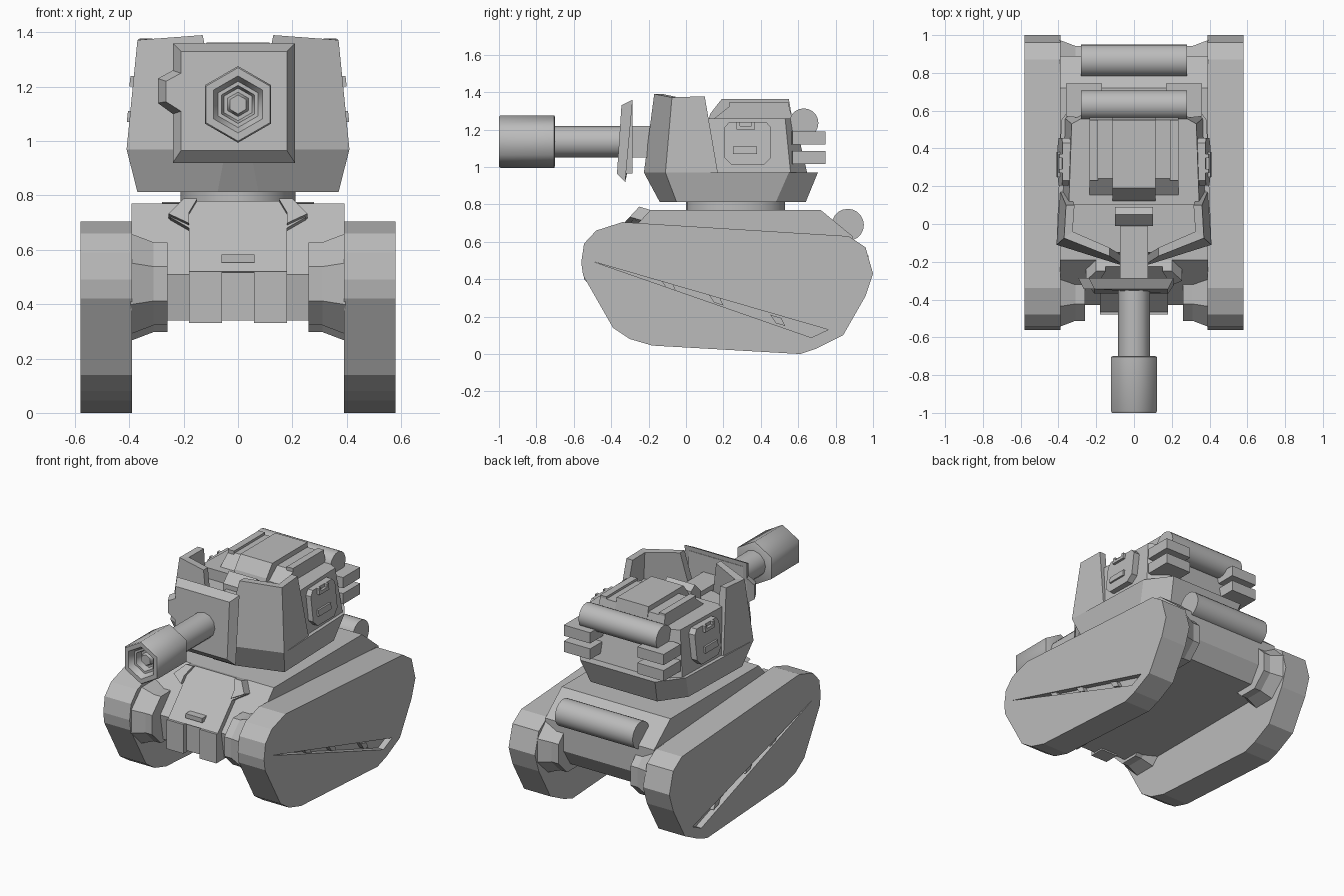
import bpy, bmesh, math
from mathutils import Matrix

cube = bpy.data.objects.get("Cube")
if cube:
    bpy.data.objects.remove(cube)

grey = bpy.data.materials.new("plain_grey")
grey.use_nodes = True
grey.diffuse_color = (0.5, 0.5, 0.5, 1)
shader = grey.node_tree.nodes["Principled BSDF"]
shader.inputs["Base Color"].default_value = grey.diffuse_color
shader.inputs["Roughness"].default_value = 0.7


def finish(name, bm, mirror=False, smooth=0):
    bmesh.ops.recalc_face_normals(bm, faces=bm.faces)
    me = bpy.data.meshes.new(name)
    bm.to_mesh(me)
    bm.free()
    me.materials.append(grey)
    ob = bpy.data.objects.new(name, me)
    bpy.context.collection.objects.link(ob)
    if smooth:
        bpy.ops.object.select_all(action='DESELECT')
        ob.select_set(True)
        bpy.context.view_layer.objects.active = ob
        bpy.ops.object.shade_smooth_by_angle(angle=math.radians(smooth))
    if mirror:
        ob.modifiers.new("mirror", 'MIRROR')
    return ob


def loft(name, rings, mirror=False, smooth=0):
    """Skin a list of equal-length closed rings and cap both ends."""
    bm = bmesh.new()
    loops = [[bm.verts.new(p) for p in ring] for ring in rings]
    n = len(loops[0])
    for a, b in zip(loops, loops[1:]):
        for i in range(n):
            j = (i + 1) % n
            bm.faces.new((a[i], a[j], b[j], b[i]))
    bm.faces.new(loops[0])
    bm.faces.new(loops[-1])
    return finish(name, bm, mirror, smooth)


def side_prism(name, pts, x0, x1, mirror=False):
    return loft(name, [[(x, y, z) for y, z in pts] for x in (x0, x1)], mirror)


def box(name, x, y, z, mirror=False):
    outline = [(y[0], z[0]), (y[1], z[0]), (y[1], z[1]), (y[0], z[1])]
    return side_prism(name, outline, x[0], x[1], mirror)


def plan(half, z):
    """Full symmetric plan outline from its +x half."""
    return [(x, y, z) for x, y in half] + [(-x, y, z) for x, y in reversed(half)]


def circle_x(x, cy, cz, r, n, turn=0.0):
    return [(x, cy + r * math.cos(turn + math.tau * i / n),
             cz + r * math.sin(turn + math.tau * i / n)) for i in range(n)]


def circle_y(y, cz, r, n):
    return [(r * math.sin(math.tau * i / n), y,
             cz + r * math.cos(math.tau * i / n)) for i in range(n)]


# Tracks, each with a long slit recessed in its outer face
track = side_prism("tracks", [
    (-0.56, 0.49), (-0.545, 0.59), (-0.48, 0.66), (-0.34, 0.705), (0.87, 0.63),
    (0.96, 0.57), (1.0, 0.43), (0.96, 0.31), (0.84, 0.10), (0.70, 0.03),
    (0.61, 0.0), (-0.18, 0.045), (-0.30, 0.08), (-0.39, 0.14), (-0.55, 0.42)],
    0.39, 0.58)
slit = side_prism("slit_cutter", [(-0.49, 0.492), (0.76, 0.13), (0.67, 0.088)], 0.54, 0.62)
slit.hide_render = True
slit.hide_set(True)
cut = track.modifiers.new("slit", 'BOOLEAN')
cut.object = slit
cut.solver = 'EXACT'
track.modifiers.new("mirror", 'MIRROR')
for i, (y, z) in enumerate([(-0.1, 0.36), (0.15, 0.29), (0.48, 0.18)]):
    side_prism(f"slit_strut_{i}", [(y - 0.03, z + 0.03), (y + 0.03, z + 0.012),
                                   (y + 0.05, z - 0.03), (y, z - 0.015)], 0.53, 0.57, True)

# Hubs joining the hull to the tracks
for name, y, z in (("front_hubs", -0.36, 0.475), ("rear_hubs", 0.79, 0.45)):
    loft(name, [circle_x(x, y, z, r, 8, math.pi / 8)
                for x, r in ((0.26, 0.165), (0.31, 0.165), (0.395, 0.2))], True)

# Hull
side_prism("hull", [(-0.43, 0.51), (-0.19, 0.77), (0.72, 0.77), (0.89, 0.63),
                    (0.89, 0.45), (0.82, 0.34), (-0.40, 0.34)], -0.392, 0.392)


def slope_y(z):
    return -0.43 + (z - 0.51) * 0.24 / 0.26


# Raised glacis plate following the sloped bow
glacis = [(0.18, 0.51), (0.18, 0.67), (0.25, 0.71), (0.20, 0.77)]
glacis += [(-x, z) for x, z in reversed(glacis)]
loft("glacis_plate", [[(x, slope_y(z) - d, z + d * 0.3) for x, z in glacis]
                      for d in (-0.02, 0.035)])
for s in (1, -1):
    loft("glacis_guard", [[(s * x, slope_y(z) - d, z + d * 0.3) for x, z in
                           ((0.18, 0.68), (0.255, 0.715), (0.20, 0.77), (0.15, 0.77), (0.18, 0.72))]
                          for d in (0.0, 0.06)])
box("bow_blocks", (0.058, 0.18), (-0.48, -0.38), (0.33, 0.52), True)
box("bow_centre", (-0.06, 0.06), (-0.45, -0.38), (0.34, 0.53))
box("tow_bracket", (-0.06, 0.06), (-0.455, -0.36), (0.553, 0.582))

# Stowage rolls at the back of the hull and turret
for name, y, z, r in (("hull_roll", 0.865, 0.69, 0.086), ("turret_roll", 0.63, 1.235, 0.078)):
    loft(name, [circle_x(x, y, z, r, 20) for x in (-0.28, 0.28)], smooth=40)

# Turret ring and flared turret base
bm = bmesh.new()
bmesh.ops.create_cone(bm, cap_ends=True, segments=24, radius1=0.265, radius2=0.265, depth=0.1,
                      matrix=Matrix.Translation((0, 0.265, 0.79)) @ Matrix.Diagonal((0.8, 1, 1, 1)))
finish("turret_ring", bm, smooth=40)
base_low = [(0.075, -0.14), (0.37, -0.05), (0.355, 0.48), (0.24, 0.64)]
base_top = [(0.045, -0.225), (0.41, -0.11), (0.385, 0.55), (0.27, 0.705)]
loft("turret_base", [plan(base_low, 0.812), plan(base_top, 0.97)])

# Turret body: lower front floor and taller rear block
loft("turret_floor", [plan([(0.05, -0.19), (0.37, -0.08), (0.37, 0.14)], 0.96),
                      plan([(0.10, -0.15), (0.35, -0.06), (0.35, 0.14)], 1.19)])
loft("turret_body", [plan([(0.378, 0.1), (0.365, 0.56), (0.25, 0.65)], 0.96),
                     plan([(0.345, 0.1), (0.33, 0.53), (0.24, 0.58)], 1.26)])

# Tall armour shields wrapping the front and cheeks
columns = [((0.045, -0.225), (0.13, -0.17), 1.39, (0.0, 0.045)),
           ((0.41, -0.11), (0.37, -0.075), 1.372, (-0.045, 0.035)),
           ((0.39, 0.17), (0.36, 0.10), 1.378, (-0.045, 0.0))]
loft("turret_shields", [[(b[0], b[1], 0.97), (t[0], t[1], h),
                         (t[0] + o[0], t[1] + o[1], h), (b[0] + o[0], b[1] + o[1], 0.97)]
                        for b, t, h, o in columns], True)

# Roof hatch with raised centre strip
side_prism("roof_hatch", [(0.14, 1.25), (0.24, 1.33), (0.55, 1.33), (0.57, 1.25)], -0.235, 0.235)
side_prism("roof_strip", [(0.12, 1.25), (0.13, 1.285), (0.19, 1.362), (0.55, 1.362),
                          (0.57, 1.25)], -0.115, 0.115)
box("roof_rails", (0.19, 0.235), (0.23, 0.55), (1.25, 1.345), True)
side_prism("sight_block", [(-0.01, 1.17), (-0.01, 1.25), (0.05, 1.31), (0.09, 1.28),
                           (0.09, 1.17)], -0.10, 0.10)


# Side hatches leaning with the turret wall
def wall_panel(name, pts, d0, d1):
    return loft(name, [[(0.375 - (z - 1.0) * 0.11 + d, y, z) for y, z in pts]
                       for d in (d0, d1)], True)


wall_panel("side_hatches", [(0.205, 1.05), (0.245, 1.01), (0.415, 1.01), (0.455, 1.05),
                            (0.455, 1.21), (0.43, 1.24), (0.23, 1.24), (0.205, 1.21)], -0.03, 0.03)
wall_panel("hatch_handles", [(0.25, 1.07), (0.38, 1.07), (0.38, 1.11), (0.25, 1.11)], 0.01, 0.042)
wall_panel("hatch_hinges", [(0.27, 1.24), (0.29, 1.24), (0.29, 1.22), (0.35, 1.22),
                            (0.35, 1.24), (0.37, 1.24), (0.37, 1.20), (0.27, 1.20)], 0.0, 0.047)

# Paired fins at the rear corners
for name, z in (("lower_fins", 1.015), ("upper_fins", 1.12)):
    loft(name, [[(x, y, h) for x, y in ((0.17, 0.55), (0.36, 0.57), (0.36, 0.745), (0.17, 0.745))]
                for h in (z, z + 0.07)], True)

# Gun shield plate: bevelled front, kicked-out lower lip, side lug
plate = [(0.21, 1.36), (0.21, 0.92), (-0.24, 0.92), (-0.24, 1.10), (-0.295, 1.14),
         (-0.295, 1.23), (-0.24, 1.26), (-0.24, 1.36)]
face = [(0.18, 1.33), (0.18, 0.965), (-0.21, 0.965), (-0.21, 1.11), (-0.265, 1.145),
        (-0.265, 1.22), (-0.21, 1.25), (-0.21, 1.33)]


def lip(z):
    return -0.04 if z < 1 else 0.0


loft("gun_shield", [[(x, -0.285 + lip(z), z) for x, z in plate],
                    [(x, -0.345 + lip(z) * 0.6, z) for x, z in face]])
loft("gun_shield_back", [[(x, y, z) for x, z in face] for y in (-0.285, -0.33)])

# Gun housing, barrel and hexagonal muzzle with stepped bore
box("gun_housing", (-0.075, 0.075), (-0.31, 0.02), (1.05, 1.22))
loft("barrel", [circle_y(y, 1.135, 0.084, 12) for y in (-0.30, -0.72)], smooth=40)
muzzle = [(-0.70, 0.13), (-0.705, 0.141), (-0.99, 0.141), (-1.0, 0.135), (-1.0, 0.105),
          (-0.96, 0.085), (-0.96, 0.07), (-0.92, 0.06), (-0.92, 0.045), (-0.95, 0.035)]
loft("muzzle", [circle_y(y, 1.135, r, 6) for y, r in muzzle], smooth=62)
